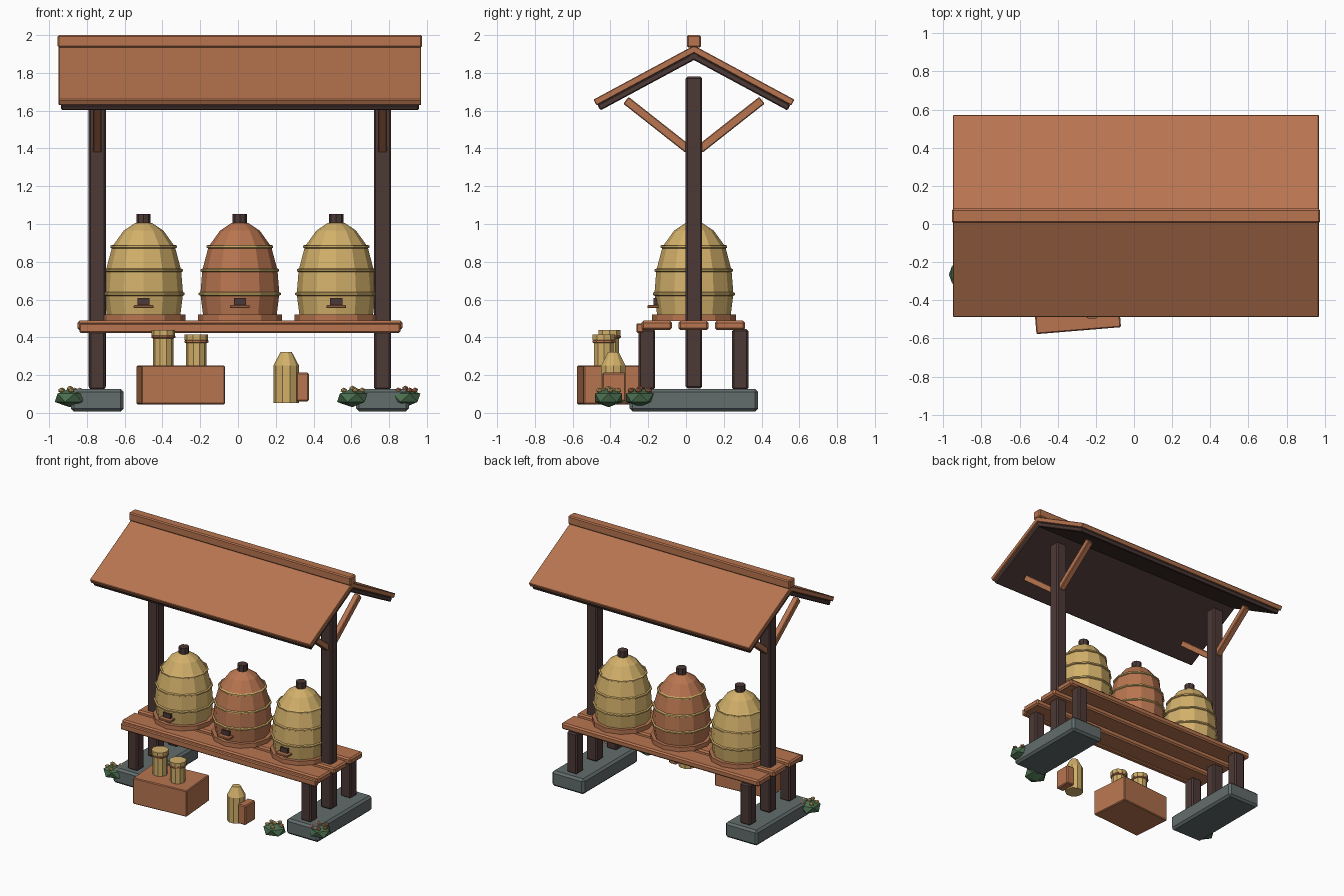
import bpy, bmesh, math, random
from mathutils import Vector, Matrix

if "Cube" in bpy.data.objects:
    bpy.data.objects.remove(bpy.data.objects["Cube"])

random.seed(4)
CX, CY = 0.01, 0.042          # centre of the shelter


def material(name, rgb):
    m = bpy.data.materials.new(name)
    lin = [((c / 255 + 0.055) / 1.055) ** 2.4 for c in rgb]
    m.diffuse_color = (*lin, 1)
    m.use_nodes = True
    m.node_tree.nodes["Principled BSDF"].inputs["Base Color"].default_value = m.diffuse_color
    return m


CLAY = material("terracotta wood", (184, 117, 80))
DARK = material("dark timber", (76, 57, 54))
STRAW = material("straw", (210, 176, 106))
STONE = material("grey stone", (98, 108, 108))
LEAF = material("leaf green", (74, 110, 78))


def add(name, bm, mat):
    bmesh.ops.recalc_face_normals(bm, faces=bm.faces)
    me = bpy.data.meshes.new(name)
    bm.to_mesh(me)
    bm.free()
    me.materials.append(mat)
    ob = bpy.data.objects.new(name, me)
    bpy.context.collection.objects.link(ob)
    return ob


def box(name, mat, centre, size, bevel=0.01, rx=0.0, rz=0.0):
    bm = bmesh.new()
    bmesh.ops.create_cube(bm, size=1)
    bmesh.ops.scale(bm, vec=size, verts=bm.verts)
    ob = add(name, bm, mat)
    ob.location = centre
    ob.rotation_euler = (rx, 0, rz)
    if bevel:
        b = ob.modifiers.new("edge", 'BEVEL')
        b.width, b.segments = bevel, 1
    return ob


def lathe(name, mat, x, y, profile, sides, closed=False):
    """Turn (radius, z) points about a vertical axis; closed makes a hoop."""
    bm = bmesh.new()
    rings = []
    for r, z in profile:
        rings.append([bm.verts.new((r * math.cos(2 * math.pi * i / sides),
                                    r * math.sin(2 * math.pi * i / sides), z))
                      for i in range(sides)])
    pairs = list(zip(rings, rings[1:]))
    if closed:
        pairs.append((rings[-1], rings[0]))
    for a, b in pairs:
        for i in range(sides):
            j = (i + 1) % sides
            bm.faces.new((a[i], a[j], b[j], b[i]))
    if not closed:
        bm.faces.new(rings[0])
        bm.faces.new(rings[-1])
    ob = add(name, bm, mat)
    ob.location = (x, y, 0)
    return ob


def hoop(name, mat, x, y, r, z, t, sides):
    prof = [(r - t, z - t), (r, z - t * 0.5), (r, z + t * 0.5), (r - t, z + t), (r - 2 * t, z)]
    return lathe(name, mat, x, y, prof, sides, closed=True)


# Frame: stone footings, posts, short legs and braces, mirrored left and right
for side, label in ((-1, "left"), (1, "right")):
    px = CX + side * 0.755
    box(f"{label}_footing", STONE, (px, 0.042, 0.067), (0.28, 0.68, 0.12), 0.016)
    box(f"{label}_post", DARK, (px, CY, 0.955), (0.092, 0.088, 1.65))
    for end, y in (("front", -0.207), ("back", 0.287)):
        box(f"{label}_{end}_leg", DARK, (px, y, 0.283), (0.088, 0.088, 0.32))
    for s, end in ((-1, "front"), (1, "back")):
        a = Vector((px, CY + s * 0.03, 1.395))
        b = Vector((px, CY + s * 0.36, 1.655))
        d = b - a
        box(f"{label}_{end}_brace", CLAY, (a + b) / 2, (0.046, d.length, 0.046),
            0.005, rx=math.atan2(d.z, d.y))

# Bench: three planks and a front rail
for i, y in enumerate((-0.155, 0.04, 0.233)):
    box(f"bench_plank_{i + 1}", CLAY, (CX, y, 0.463), (1.72, 0.16, 0.05), 0.011)
box("bench_front_rail", CLAY, (CX, -0.243, 0.449), (1.70, 0.04, 0.05), 0.007)

# Roof: tiled outer slab over a dark lining on each slope, plus ridge cap
PITCH = math.radians(28.3)
for s, end in ((-1, "front"), (1, "back")):
    along = Vector((0, s * math.cos(PITCH), -math.sin(PITCH)))
    down = Vector((0, -s * math.sin(PITCH), -math.cos(PITCH)))
    apex = Vector((CX, CY, 1.945))
    box(f"{end}_roof_slab", CLAY, apex + along * 0.302 + down * 0.0175,
        (1.92, 0.604, 0.035), 0.004, rx=-s * PITCH)
    box(f"{end}_roof_lining", DARK, apex + along * 0.300 + down * 0.051,
        (1.895, 0.598, 0.034), 0.006, rx=-s * PITCH)
box("ridge_cap", CLAY, (CX, CY, 1.967), (1.93, 0.076, 0.066), 0.008)

# Hives: base disc, domed body, hoops, cap, entrance and landing board
BODY = [(0.195, 0.52), (0.209, 0.63), (0.199, 0.755), (0.166, 0.88),
        (0.105, 0.965), (0.045, 1.005)]
for name, x, mat in (("left", -0.50, STRAW), ("middle", CX, CLAY), ("right", 0.52, STRAW)):
    lathe(f"{name}_hive_base", CLAY, x, CY, [(0.222, 0.487), (0.222, 0.522)], 12)
    lathe(f"{name}_hive_body", mat, x, CY, BODY, 12)
    for k, (r, z) in enumerate(((0.218, 0.63), (0.208, 0.755), (0.176, 0.88))):
        hoop(f"{name}_hive_hoop_{k + 1}", STRAW, x, CY, r, z, 0.010, 12)
    lathe(f"{name}_hive_cap", DARK, x, CY, [(0.038, 0.995), (0.038, 1.052)], 8)
    box(f"{name}_hive_entrance", DARK, (x, CY - 0.20, 0.589), (0.064, 0.03, 0.036), 0)
    box(f"{name}_landing_board", CLAY, (x, CY - 0.215, 0.562), (0.104, 0.06, 0.016), 0.003)

# Crate with two honey jars
box("crate", CLAY, (-0.303, -0.40, 0.148), (0.445, 0.32, 0.205), 0.006, rz=math.radians(4.7))
for i, (x, y, top) in enumerate(((-0.395, -0.405, 0.44), (-0.22, -0.435, 0.415))):
    lathe(f"jar_{i + 1}", STRAW, x, y, [(0.054, 0.247), (0.054, top - 0.02)], 10)
    lathe(f"jar_lid_{i + 1}", STRAW, x, y, [(0.062, top - 0.03), (0.062, top)], 10)
    hoop(f"jar_band_{i + 1}", CLAY, x, y, 0.064, top - 0.037, 0.009, 10)

# Smoker can with bellows
lathe("smoker_can", STRAW, 0.255, -0.385,
      [(0.067, 0.052), (0.067, 0.252), (0.03, 0.322)], 10)
box("smoker_bellows", CLAY, (0.342, -0.382, 0.137), (0.066, 0.125, 0.152), 0.007)


def blob(name, mat, centre, size):
    bm = bmesh.new()
    bmesh.ops.create_icosphere(bm, subdivisions=1, radius=1,
                               matrix=Matrix.Diagonal((*size, 1)))
    add(name, bm, mat).location = centre


# Flower clumps
for name, x, y, mat in (("left", -0.89, -0.265, STRAW), ("middle", 0.605, -0.41, STRAW),
                        ("right", 0.885, -0.245, CLAY)):
    blob(f"{name}_bush", LEAF, (x, y, 0.08), (0.09, 0.085, 0.05))
    for k in range(6):
        a = k * math.tau / 5 + random.uniform(-0.2, 0.2)
        r = 0.052 if k < 5 else 0
        blob(f"{name}_flower_{k + 1}", mat,
             (x + r * math.cos(a), y + r * math.sin(a), 0.12 if k < 5 else 0.13),
             (0.018, 0.018, 0.014))
